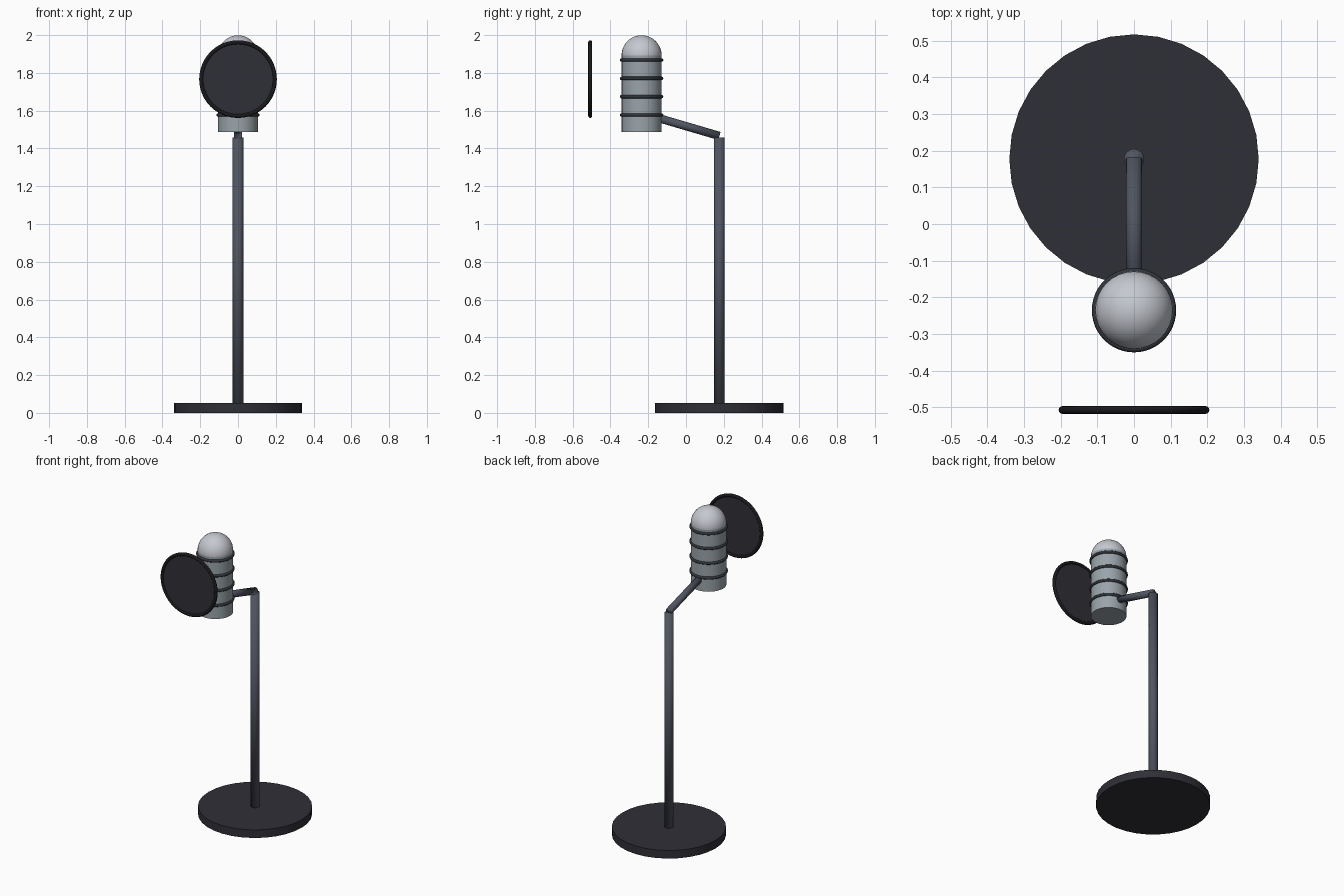
import bpy
import math
from mathutils import Vector

cube = bpy.data.objects.get("Cube")
if cube:
    bpy.data.objects.remove(cube, do_unlink=True)


def material(name, r, g, b):
    mat = bpy.data.materials.new(name)
    mat.use_nodes = True
    mat.diffuse_color = (r, g, b, 1)
    mat.node_tree.nodes["Principled BSDF"].inputs["Base Color"].default_value = (r, g, b, 1)
    return mat


CHARCOAL = material("charcoal", 0.028, 0.028, 0.038)
BLACK = material("black", 0.01, 0.01, 0.012)
STEEL = material("dark steel", 0.08, 0.09, 0.115)
SILVER = material("silver body", 0.32, 0.37, 0.40)
PALE = material("pale dome", 0.56, 0.58, 0.63)
RUBBER = material("ring rubber", 0.03, 0.035, 0.043)


def finish(name, mat, sharp=True):
    obj = bpy.context.object
    obj.name = name
    obj.data.materials.append(mat)
    if sharp:
        bpy.ops.object.shade_smooth_by_angle(angle=math.radians(35))
    else:
        bpy.ops.object.shade_smooth()
    return obj


def rod(name, mat, start, end, radius, sides=32, sharp=True):
    """Cylinder running between two points."""
    a, b = Vector(start), Vector(end)
    bpy.ops.mesh.primitive_cylinder_add(vertices=sides, radius=radius, depth=(b - a).length,
                                        location=(a + b) / 2)
    obj = finish(name, mat, sharp)
    obj.rotation_euler = (b - a).to_track_quat('Z', 'Y').to_euler()
    return obj


def ring(name, mat, centre, major, minor, tilt=0):
    bpy.ops.mesh.primitive_torus_add(major_radius=major, minor_radius=minor, major_segments=48,
                                     minor_segments=12, location=centre, rotation=(tilt, 0, 0))
    return finish(name, mat)


STAND_Y = 0.177
MIC_Y = -0.235
MIC_R = 0.106
DOME_Z = 1.893
FILTER = Vector((0, -0.507, 1.767))

# Stand: round base, upright pole and slanted arm
rod("base", CHARCOAL, (0, STAND_Y, 0), (0, STAND_Y, 0.053), 0.34)
rod("pole", STEEL, (0, STAND_Y, 0.03), (0, STAND_Y, 1.457), 0.028, 16, sharp=False)
rod("arm", STEEL, (0, STAND_Y, 1.466), (0, -0.16, 1.565), 0.022, 16, sharp=False)

# Microphone: cylindrical body with a domed top
rod("microphone_body", SILVER, (0, MIC_Y, 1.487), (0, MIC_Y, DOME_Z), MIC_R)
bpy.ops.mesh.primitive_uv_sphere_add(segments=32, ring_count=24, radius=MIC_R,
                                     location=(0, MIC_Y, DOME_Z))
finish("microphone_dome", PALE)

# Evenly spaced bands around the body
for i in range(4):
    ring(f"body_band_{i + 1}", RUBBER, (0, MIC_Y, 1.577 + i * 0.097), MIC_R, 0.009)

# Pop filter: thin screen in a round frame
half = Vector((0, 0.003, 0))
rod("filter_screen", CHARCOAL, FILTER - half, FILTER + half, 0.193)
ring("filter_frame", BLACK, FILTER, 0.195, 0.0106, math.pi / 2)
